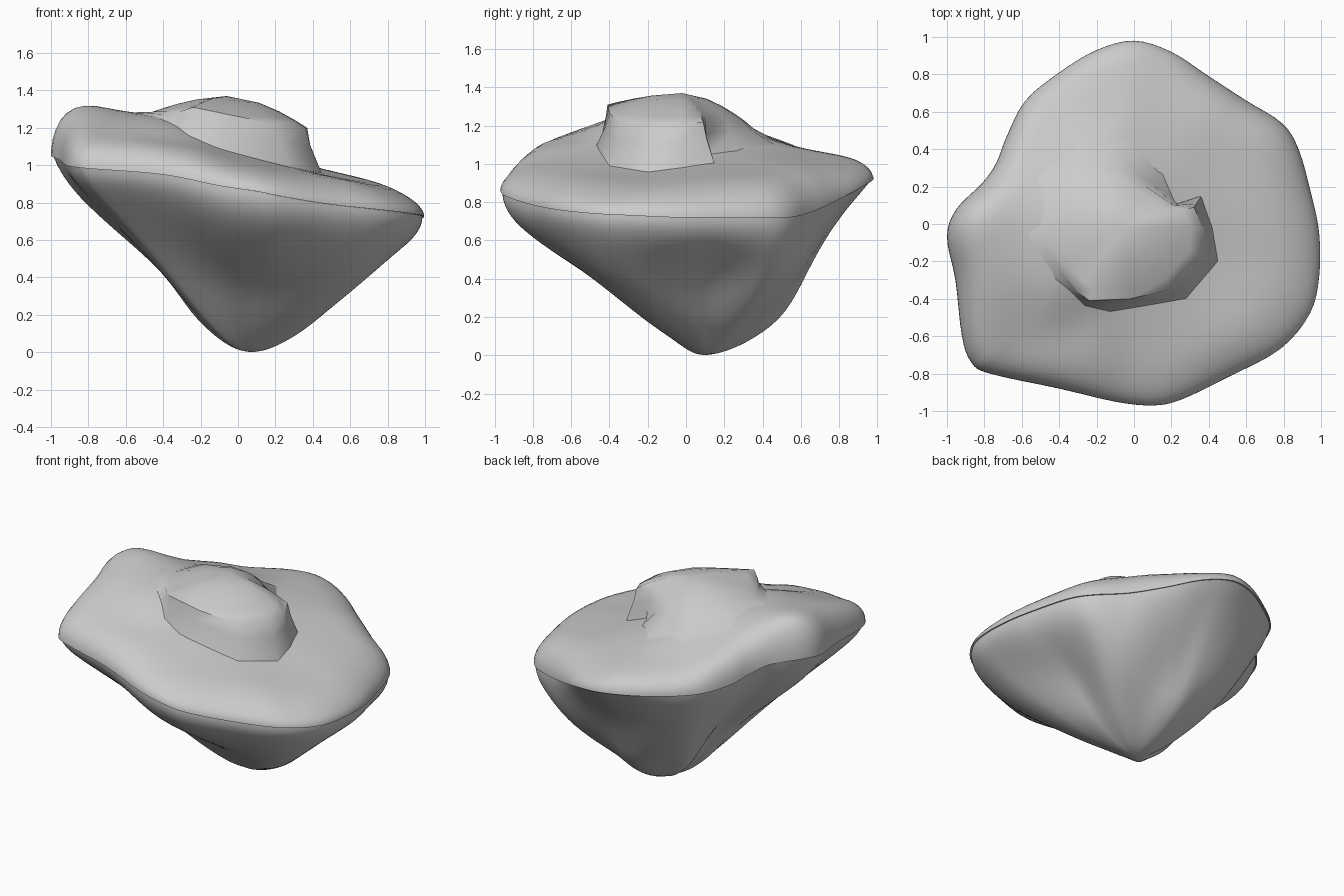
import bpy, bmesh, math
from mathutils import Matrix, Vector

if "Cube" in bpy.data.objects:
    bpy.data.objects.remove(bpy.data.objects["Cube"])

def smooth_loop(pts, n):
    """Closed Catmull-Rom through the points."""
    out, m = [], len(pts)
    for i in range(m):
        a, b, c, d = (pts[(i + j) % m] for j in (-1, 0, 1, 2))
        for s in range(n):
            t = s / n
            out.append(tuple(0.5 * (2*q + (r-p)*t + (2*p-5*q+4*r-u)*t*t + (3*q-p-3*r+u)*t**3)
                             for p, q, r, u in zip(a, b, c, d)))
    return out

def skin(name, rings, tip, angle=60):
    """Bridge equal-length rings and close the last one with a tip vertex."""
    bm = bmesh.new()
    vs = [[bm.verts.new(p) for p in r] for r in rings]
    n = len(rings[0])
    for a, b in zip(vs, vs[1:]):
        for i in range(n):
            j = (i + 1) % n
            bm.faces.new((a[i], a[j], b[j], b[i]))
    t = bm.verts.new(tip)
    for i in range(n):
        bm.faces.new((vs[-1][i], vs[-1][(i + 1) % n], t))
    bmesh.ops.recalc_face_normals(bm, faces=bm.faces)
    me = bpy.data.meshes.new(name)
    bm.to_mesh(me)
    bm.free()
    ob = bpy.data.objects.new(name, me)
    bpy.context.collection.objects.link(ob)
    bpy.ops.object.select_all(action='DESELECT')
    ob.select_set(True)
    bpy.context.view_layer.objects.active = ob
    bpy.ops.object.shade_smooth_by_angle(angle=math.radians(angle))
    return ob

# Seam between cap and rock: x, y, z
rim = smooth_loop([
    (.99, -.05, .72), (.95, .15, .72), (.88, .4, .72), (.79, .54, .72), (.6, .66, .75), (.4, .79, .81),
    (.2, .92, .88), (0, .98, .92), (-.2, .93, .93), (-.4, .81, .93), (-.58, .66, .94), (-.68, .47, .96),
    (-.735, .33, 1.0), (-.81, .22, 1.04), (-.95, .08, 1.06), (-1, -.07, 1.05), (-.955, -.3, 1.03),
    (-.92, -.6, 1.0), (-.87, -.74, .99), (-.77, -.80, .98), (-.4, -.88, .95), (-.1, -.95, .89),
    (.1, -.97, .86), (.25, -.94, .83), (.5, -.82, .79), (.78, -.67, .76), (.94, -.48, .74), (.99, -.28, .73)], 4)

# Ground heights: x, y, z
hills = [
    (.6, 0, .95), (.85, -.1, .88), (.45, -.2, .95), (.28, -.4, .99), (-.13, -.47, 1.09), (.36, .15, 1.0),
    (.16, .27, 1.07), (0, -.8, 1.0), (-.7, -.6, 1.16), (.6, -.55, .92), (-.8, .02, 1.34), (-.88, -.15, 1.32),
    (-.5, -.1, 1.27), (-.8, -.35, 1.27), (-.45, -.5, 1.18), (0, .8, 1.04), (-.4, .6, 1.08), (0, .5, 1.09),
    (.45, .5, .98), (.75, .3, .91), (-.5, .3, 1.18), (0, 0, 1.12), (-.25, .1, 1.28), (.3, -.75, .95),
    (-.36, -.34, 1.27), (-.45, -.28, 1.27), (-.22, .3, 1.2), (-.4, .1, 1.27)]

def ground(x, y):
    """Moving least-squares plane through nearby heights."""
    m, r = Matrix(((0,)*3,)*3), Vector((0, 0, 0))
    for a, b, c in hills:
        v = Vector((1, a - x, b - y))
        w = math.exp(-(v.y**2 + v.z**2) / .05) + .001
        m += w * Matrix([v * k for k in v])
        r += w * c * v
    return (m.inverted() @ r)[0]

# Rounded cap
rings = [[(x * .95, y * .95, z + .01) for x, y, z in rim]]
for s in (1, .998, .99, .975, .95, .92, .88, .83, .77, .7, .62, .54, .46, .38, .3, .22, .14, .07):
    k = (1 - max(0, (s - .68) / .32)**2.8)**.5
    rings.append([(x * s, y * s, z + (ground(x * s, y * s) - z) * k) for x, y, z in rim])
skin("grass_cap", rings, (0, 0, ground(0, 0)))

# Tapering rock underside: reach at each height, every 45 degrees from east
levels = (1, .93, .8, .6, .4, .2, .06, .012)
reach = [(.99, .985, .91, .64, .49, .36, .18, .08), (.99, .99, .96, .86, .67, .41, .2, .08),
         (.99, .93, .81, .67, .57, .46, .23, .09), (.99, .97, .89, .77, .63, .4, .2, .08),
         (.99, .96, .88, .66, .42, .31, .16, .07), (.99, .97, .84, .64, .46, .29, .15, .07),
         (.99, .99, .93, .7, .42, .26, .12, .06), (.99, .99, .93, .79, .58, .34, .13, .06)]
cx, cy = .07, .1
rings = []
for li, k in enumerate(levels):
    ring = []
    for x, y, z in rim:
        q = math.atan2(y - cy, x - cx) % math.tau / (math.pi / 4)
        i, f = int(q) % 8, q % 1
        f = f * f * (3 - 2 * f)
        s = reach[i][li] * (1 - f) + reach[(i + 1) % 8][li] * f
        ring.append((cx + (x - cx) * s, cy + (y - cy) * s, z * k))
    rings.append(ring)
rock = skin("rock_base", rings, (cx, cy, 0), 80)
sub = rock.modifiers.new("smooth", 'SUBSURF')
sub.levels = sub.render_levels = 2

# Raised ledge: lip (x, y, z) and matching foot; the back melts into the ground
lip = [(-.3, -.36, 1.29), (-.24, -.41, 1.31), (-.02, -.4, 1.265), (.2, -.35, 1.22), (.36, -.17, 1.2),
       (.37, -.02, 1.2), (.32, .09, 1.22), (.21, .1, 1.24), (.05, .21, 1.23), (-.08, .3, 1.22),
       (-.25, .3, 1.23), (-.4, .16, 1.27), (-.46, -.05, 1.285), (-.38, -.22, 1.29)]
foot = [(-.33, -.37), (-.26, -.44), (-.13, -.47), (.28, -.4), (.45, -.2), (.42, -.02), (.36, .15),
        (.23, .11), (.16, .27), (-.02, .48), (-.3, .48), (-.54, .26), (-.6, -.05), (-.44, -.28)]
foot = [(x, y, ground(x, y) - .006) for x, y in foot]
mid = [(a[0]*.7 + b[0]*.3, a[1]*.7 + b[1]*.3, a[2]*.6 + b[2]*.4) for a, b in zip(lip, foot)]
top = (-.06, -.02, 1.37)
rings = [foot, mid, lip]
for s in (.85, .65, .4):
    rings.append([(top[0] + (x - top[0]) * s, top[1] + (y - top[1]) * s,
                   top[2] + (z - top[2]) * s**1.7) for x, y, z in lip])
skin("cliff_ledge", rings, top, 45)
